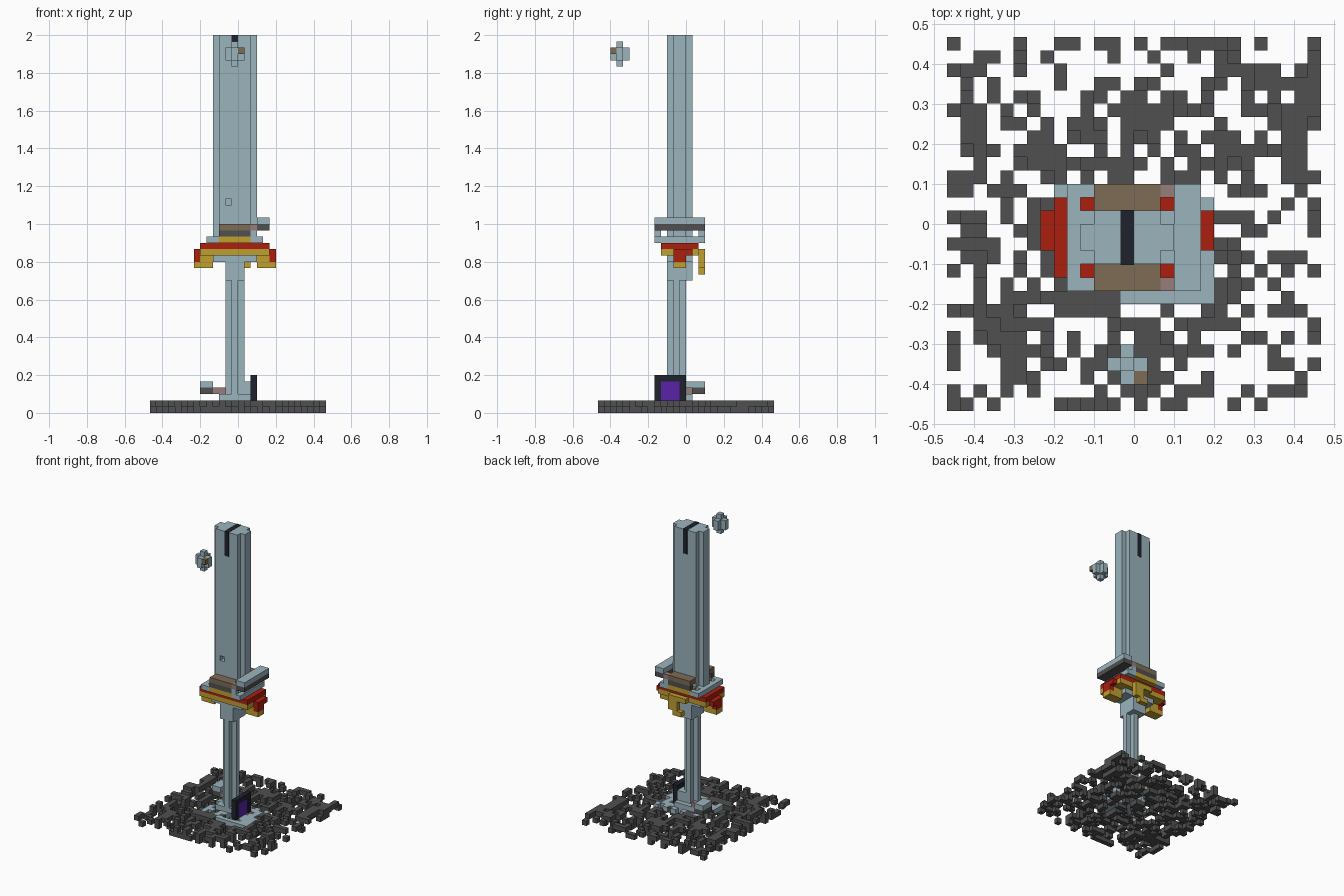
import bpy
import bmesh
import random
from mathutils import Matrix, Vector

if "Cube" in bpy.data.objects:
    bpy.data.objects.remove(bpy.data.objects["Cube"], do_unlink=True)

U = 1 / 30  # size of one block
PALETTE = {
    "steel": (0.33, 0.455, 0.515),
    "stone": (0.08, 0.08, 0.08),
    "red": (0.41, 0.014, 0.005),
    "gold": (0.52, 0.35, 0.03),
    "brown": (0.205, 0.15, 0.09),
    "pink": (0.31, 0.2, 0.2),
    "purple": (0.1, 0.016, 0.39),
    "black": (0.014, 0.016, 0.027),
}


def make_material(name, rgb):
    mat = bpy.data.materials.new(name)
    mat.use_nodes = True
    mat.diffuse_color = (*rgb, 1)
    mat.node_tree.nodes["Principled BSDF"].inputs["Base Color"].default_value = (*rgb, 1)
    return mat


MATS = {name: make_material(name, rgb) for name, rgb in PALETTE.items()}


def build(name, boxes):
    """One object from boxes: (colour, x range, y range, z range) in blocks."""
    colours = list(dict.fromkeys(b[0] for b in boxes))
    bm = bmesh.new()
    for colour, *spans in boxes:
        mid = Vector([(a + b) / 2 * U for a, b in spans])
        size = Vector([(b - a) * U for a, b in spans])
        matrix = Matrix.Translation(mid) @ Matrix.Diagonal((*size, 1))
        made = bmesh.ops.create_cube(bm, size=1, matrix=matrix)
        for face in {f for v in made["verts"] for f in v.link_faces}:
            face.material_index = colours.index(colour)
    mesh = bpy.data.meshes.new(name)
    bm.to_mesh(mesh)
    bm.free()
    for colour in colours:
        mesh.materials.append(MATS[colour])
    obj = bpy.data.objects.new(name, mesh)
    bpy.context.collection.objects.link(obj)
    return obj


def both_x(*boxes):
    """Add the copy of each box on the other side of the blade."""
    return [*boxes, *((c, (-1 - x[1], -1 - x[0]), y, z) for c, x, y, z in boxes)]


def both_y(*boxes):
    """Add the copy of each box on the other face of the blade."""
    return [*boxes, *((c, x, (-2 - y[1], -2 - y[0]), z) for c, x, y, z in boxes)]


# Blade: thick core with thinner edges, a small notch in the front
blade = build("blade_core", [("steel", (-3, 2), (-3, 1), (25, 60))])
build("blade_edges", both_x(("steel", (-4, -3), (-2, 0), (25, 60))))
cutter = build("notch_cutter", [("steel", (-2, -1), (-4, -2), (33, 34))])
cutter.hide_render = True
cutter.hide_viewport = True
notch = blade.modifiers.new("notch", "BOOLEAN")
notch.operation = "DIFFERENCE"
notch.solver = "EXACT"
notch.object = cutter
build("blade_slot", [("black", (-1, 0), (-3.05, 1.05), (55, 60.05))])

# Guard: steel plate, brown bars, a raised side bar
build("guard_plate", both_x(
    ("steel", (-5, -4), (-5, 3), (27, 28)),
    ("steel", (-4, -3), (-3, 1), (27, 28)),
) + both_x(*both_y(("steel", (-4, -3), (-5, -4), (27, 28)))))
build("guard_bars", both_y(
    ("brown", (-3, 2), (-5, -3), (29, 30)),
    ("stone", (-3, 2), (-5, -4), (28, 29)),
    ("gold", (-3, 2), (-5, -3), (27, 28)),
    ("pink", (2, 3), (-5, -4), (29, 30)),
    ("steel", (2, 3), (-5, -4), (28, 29)),
))
build("raised_side_bar", [
    ("steel", (3, 5), (-5, 3), (30, 31)),
    ("stone", (3, 5), (-5, 3), (29, 30)),
])

# Collar: red band over gold band, with hooked ends
build("collar_bands", [
    ("red", (-6, 5), (-4, 2), (26, 27)),
    ("gold", (-6, 5), (-4, 2), (25, 26)),
    ("steel", (-4, 3), (-3, 1), (24, 25)),
])
build("collar_hooks", both_x(
    ("red", (-7, -6), (-2, 1), (25, 26)),
    ("red", (-7, -6), (-2, 0), (24, 25)),
    ("gold", (-6, -4), (-2, 0), (24, 25)),
    ("gold", (-7, -4), (-2, 0), (23, 24)),
))
build("back_claw", [
    ("gold", (-2, 2), (2, 3), (25, 26)),
    ("gold", (0, 2), (2, 3), (23, 25)),
    ("gold", (-1, 1), (2, 3), (22, 23)),
])

# Grip: block on a cross-shaped shaft
build("grip", [
    ("steel", (-2, 1), (-3, 1), (21, 24)),
    ("steel", (-2, 1), (-2, -1), (1, 21)),
    ("steel", (-1, 0), (-3, 0), (1, 21)),
])

# Floating cluster
build("floating_cluster", [
    ("steel", (-1, 0), (-11, -10), (55, 59)),
    ("steel", (-2, 1), (-11, -10), (56, 58)),
    ("steel", (-1, 0), (-12, -9), (56, 58)),
    ("brown", (0, 1), (-12, -11), (57, 58)),
])

# Doorway at the foot
build("doorway", both_y(("black", (2, 3), (-5, -4), (2, 6)))[:1] + [
    ("black", (2, 3), (-1, 0), (2, 6)),
    ("black", (2, 3), (-4, -1), (5, 6)),
    ("purple", (2.1, 2.9), (-4, -1), (2, 5)),
])

# Broken pieces around the foot
build("foot_pieces", [
    ("steel", (-6, -4), (0, 3), (4, 5)),
    ("stone", (-6, -4), (0, 3), (3, 4)),
    ("pink", (-4, -2), (0, 1), (3, 4)),
    ("steel", (-3, 2), (-3, 1), (2, 3)),
    ("steel", (0, 2), (-2, 0), (3, 5)),
    ("steel", (2, 5), (-6, -1), (1, 2)),
    ("steel", (5, 6), (-6, -2), (1, 2)),
    ("steel", (5, 6), (1, 2), (1, 2)),
])

# Ground: scattered stone blocks in two layers, steel ones near the foot
random.seed(7)
stone, steel = set(), set()
for x in range(-14, 14):
    for y in range(-14, 14):
        near = -5 <= x < 5 and -6 <= y < 2
        for z in range(2):
            if near and z and random.random() < 0.45:
                steel.add((x, y, z))
            elif random.random() < 0.28:
                stone.add((x, y, z))

# Longer runs of rubble
RUNS = [((-1, 0), (3, 10)), ((0, 3), (7, 9)), ((11, 13), (3, 9)), ((-6, -1), (-7, -5)),
        ((-13, -11), (6, 9)), ((9, 11), (10, 12)), ((0, 2), (-10, -7)), ((-10, -8), (-12, -9)),
        ((-14, -12), (2, 4)), ((5, 8), (-8, -7)), ((6, 7), (3, 7)), ((-9, -6), (5, 6))]
for (xa, xb), (ya, yb) in RUNS:
    stone |= {(x, y, 1) for x in range(xa, xb) for y in range(ya, yb)}


def cells(colour, group):
    return [(colour, *((c, c + 1) for c in cell)) for cell in sorted(group)]


build("ground_rubble", cells("stone", stone))
build("foot_rubble", cells("steel", steel - stone))
